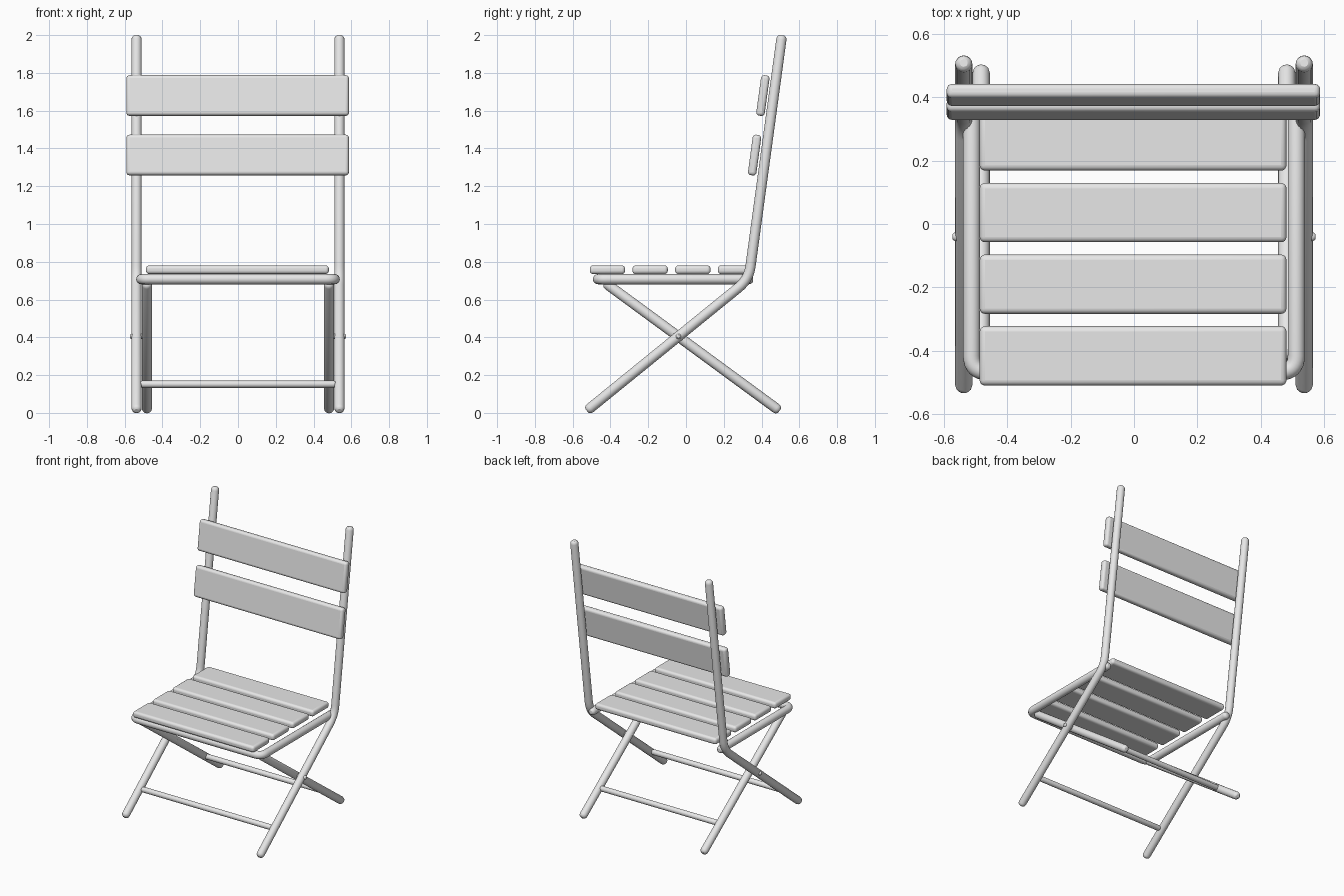
import bpy, math
from mathutils import Vector

if "Cube" in bpy.data.objects:
    bpy.data.objects.remove(bpy.data.objects["Cube"], do_unlink=True)

grey = bpy.data.materials.new("light_grey")
grey.use_nodes = True
grey.diffuse_color = (0.8, 0.8, 0.8, 1)
grey.node_tree.nodes["Principled BSDF"].inputs["Base Color"].default_value = grey.diffuse_color

TUBE = 0.027


def finish(ob, name):
    ob.name = name
    ob.data.materials.clear()
    ob.data.materials.append(grey)
    bpy.ops.object.select_all(action="DESELECT")
    ob.select_set(True)
    bpy.context.view_layer.objects.active = ob
    if ob.type == "CURVE":
        bpy.ops.object.convert(target="MESH")
    bpy.ops.object.shade_smooth_by_angle(angle=math.radians(50))


def fillet(points, cut, steps=8):
    """Round every inner corner of a polyline with a quadratic arc."""
    pts = [Vector(p) for p in points]
    out = [pts[0]]
    for a, b, c in zip(pts, pts[1:], pts[2:]):
        p, q = b + (a - b).normalized() * cut, b + (c - b).normalized() * cut
        for i in range(steps + 1):
            t = i / steps
            out.append(p * (1 - t) ** 2 + b * 2 * t * (1 - t) + q * t * t)
    return out + [pts[-1]]


def tube(name, points, radius=TUBE, cut=0.07):
    """Round bar along a path, with domed ends."""
    path = fillet(points, cut)
    dome = ((0, 0.45), (0.15, 0.7), (0.4, 0.9), (0.8, 1))
    first = (path[1] - path[0]).normalized() * radius
    last = (path[-2] - path[-1]).normalized() * radius
    rings = [(path[0] + first * d, r) for d, r in dome]
    rings += [(p, 1) for p in path[1:-1]]
    rings += [(path[-1] + last * d, r) for d, r in reversed(dome)]
    curve = bpy.data.curves.new(name, "CURVE")
    curve.dimensions = "3D"
    curve.bevel_depth = radius
    curve.bevel_resolution = 6
    curve.use_fill_caps = True
    spline = curve.splines.new("POLY")
    spline.points.add(len(rings) - 1)
    for point, (co, r) in zip(spline.points, rings):
        point.co = (*co, 1)
        point.radius = r
    ob = bpy.data.objects.new(name, curve)
    bpy.context.collection.objects.link(ob)
    finish(ob, name)


def slat(name, centre, size, tilt=0):
    """Board with rounded edges."""
    bpy.ops.mesh.primitive_cube_add(size=1, location=centre)
    ob = bpy.context.object
    ob.scale = size
    bpy.ops.object.transform_apply(location=False, rotation=False, scale=True)
    ob.rotation_euler.x = tilt
    bevel = ob.modifiers.new("rounded_edges", "BEVEL")
    bevel.width = 0.017
    bevel.segments = 4
    finish(ob, name)


# Folding legs and pivot pins, one set per side
for side, s in (("left", 1), ("right", -1)):
    x = 0.537 * s
    tube(side + "_back_post", [(x, -0.525, 0.011), (x, 0.332, 0.707), (x, 0.508, 1.999)])
    x = 0.482 * s
    tube(side + "_rear_leg", [(x, 0.495, 0.011), (x, -0.43, 0.69)])
    tube(side + "_pivot_pin", [(0.455 * s, -0.04, 0.405), (0.573 * s, -0.04, 0.405)], 0.014)

# U-shaped seat frame
tube("seat_frame", [(-0.512, 0.355, 0.708), (-0.512, -0.466, 0.708),
                    (0.512, -0.466, 0.708), (0.512, 0.355, 0.708)], cut=0.05)

# Stretchers between the legs
tube("front_stretcher", [(-0.52, -0.354, 0.152), (0.52, -0.354, 0.152)], 0.019)
tube("rear_stretcher", [(-0.48, 0.303, 0.152), (0.48, 0.303, 0.152)], 0.019)

# Seat slats
for i in range(4):
    slat(f"seat_slat_{i + 1}", (-0.003, -0.416 + 0.226 * i, 0.758), (0.968, 0.187, 0.045))

# Back slats, leaning with the posts
lean = -math.atan2(0.176, 1.292)
for name, y, z in (("lower", 0.363, 1.365), ("upper", 0.407, 1.68)):
    slat(name + "_back_slat", (-0.002, y, z), (1.178, 0.045, 0.216), lean)
